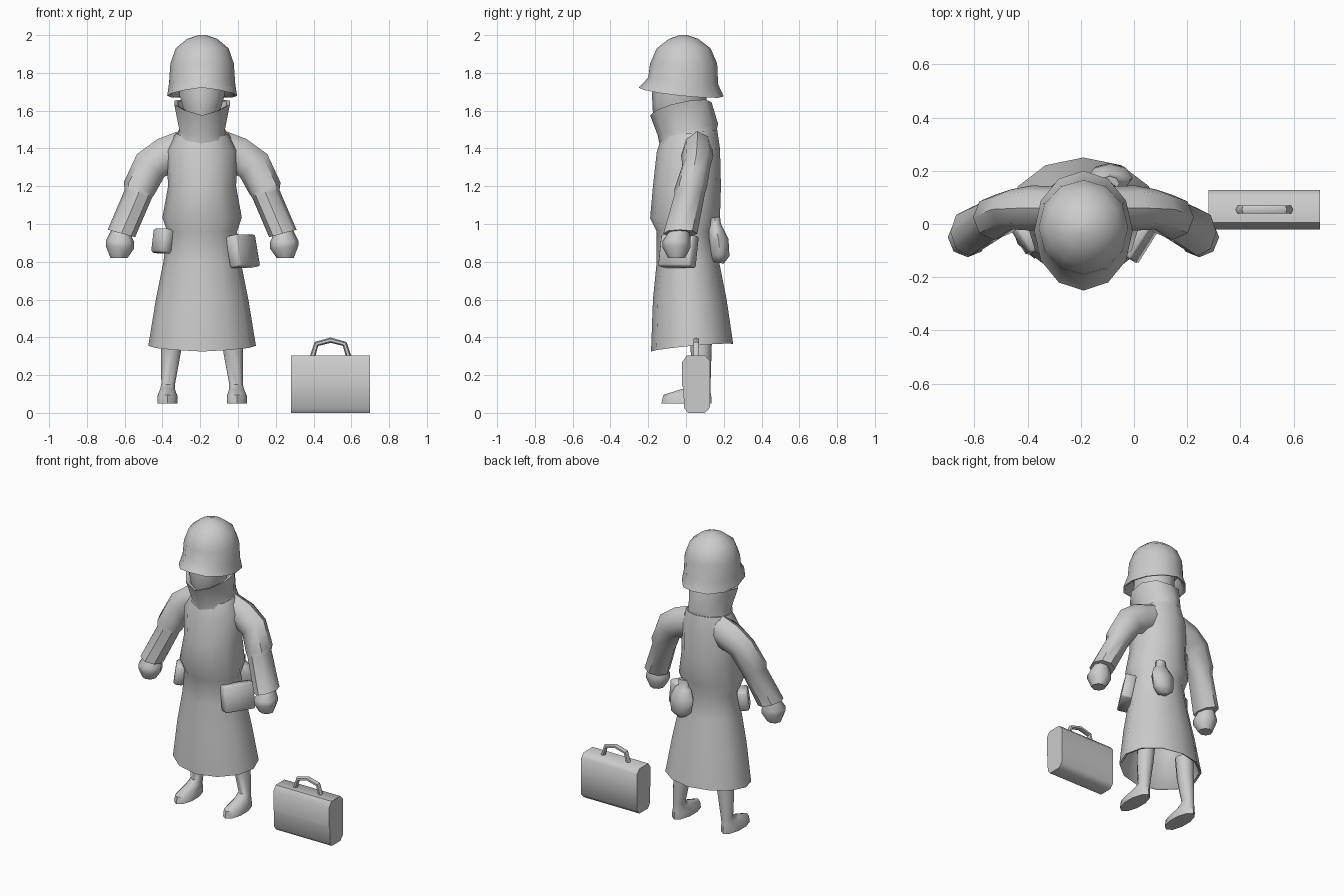
import bpy, bmesh, math
from mathutils import Vector, Euler

if "Cube" in bpy.data.objects:
    bpy.data.objects.remove(bpy.data.objects["Cube"])

CX = -0.19  # centre line of the figure

grey = bpy.data.materials.new("plain_grey")
grey.use_nodes = True
grey.diffuse_color = (0.6, 0.6, 0.6, 1)
grey.node_tree.nodes["Principled BSDF"].inputs["Base Color"].default_value = (0.6, 0.6, 0.6, 1)


def finish(name, bm, angle=50):
    bmesh.ops.recalc_face_normals(bm, faces=bm.faces[:])
    mesh = bpy.data.meshes.new(name)
    bm.to_mesh(mesh)
    bm.free()
    mesh.materials.append(grey)
    obj = bpy.data.objects.new(name, mesh)
    bpy.context.collection.objects.link(obj)
    bpy.ops.object.select_all(action="DESELECT")
    obj.select_set(True)
    bpy.context.view_layer.objects.active = obj
    bpy.ops.object.shade_smooth_by_angle(angle=math.radians(angle))
    return obj


def loft(name, sections, sides=10, along="y", s=1, angle=50):
    """Skin over rings; each ring spans (a, za) to (b, zb), with cross centre c,
    half width w and an optional lift of its flanks."""
    bm = bmesh.new()
    rings = []
    for a, za, b, zb, c, w, *lift in sections:
        ring = []
        for i in range(sides):
            t = 2 * math.pi * i / sides
            k = (1 - math.cos(t)) / 2
            p, q = a + (b - a) * k, c + w * math.sin(t)
            z = za + (zb - za) * k + (lift[0] if lift else 0) * abs(math.sin(t))
            x, y = (q, p) if along == "y" else (p, q)
            ring.append(bm.verts.new((CX + s * x, y, z)))
        rings.append(ring)
    for r0, r1 in zip(rings, rings[1:]):
        for i in range(sides):
            j = (i + 1) % sides
            bm.faces.new((r0[i], r0[j], r1[j], r1[i]))
    bm.faces.new(rings[0])
    bm.faces.new(rings[-1])
    return finish(name, bm, angle)


def pouch(name, loc, size, rot, bevel):
    bm = bmesh.new()
    bmesh.ops.create_cube(bm, size=1)
    bmesh.ops.scale(bm, vec=size, verts=bm.verts)
    bmesh.ops.bevel(bm, geom=bm.edges[:], offset=bevel, segments=1, affect="EDGES")
    turn = Euler([math.radians(r) for r in rot]).to_matrix()
    bmesh.ops.rotate(bm, matrix=turn, verts=bm.verts)
    bmesh.ops.translate(bm, vec=loc, verts=bm.verts)
    return finish(name, bm)


# Long coat, hollow under the hem
loft("coat", [
    (-.12, .6, .15, .6, 0, .18),
    (-.17, .34, .235, .375, 0, .27),
    (-.185, .325, .25, .365, 0, .285, .01),
    (-.175, .6, .215, .6, 0, .245),
    (-.155, .8, .175, .8, 0, .205),
    (-.155, .96, .15, .96, 0, .185),
    (-.19, 1.03, .18, 1.04, 0, .21),
    (-.175, 1.2, .185, 1.2, 0, .18),
    (-.155, 1.38, .18, 1.4, 0, .19),
    (-.13, 1.46, .165, 1.5, 0, .14)], sides=12)

# Turned-up collar
loft("collar", [
    (-.14, 1.42, .16, 1.49, 0, .145),
    (-.15, 1.47, .17, 1.53, 0, .125),
    (-.19, 1.575, .135, 1.645, 0, .155, .035),
    (-.165, 1.57, .11, 1.64, 0, .135, .035),
    (-.1, 1.49, .08, 1.52, 0, .09)])

# Head under the helmet
loft("head", [
    (-.13, 1.48, .08, 1.48, 0, .07),
    (-.175, 1.58, .1, 1.58, 0, .095),
    (-.18, 1.68, .11, 1.68, 0, .125),
    (-.17, 1.8, .11, 1.8, 0, .13)])

# Helmet with flared brim
loft("helmet", [
    (-.17, 1.78, .14, 1.78, 0, .145),
    (-.235, 1.725, .185, 1.68, 0, .17, -.02),
    (-.25, 1.722, .2, 1.675, 0, .185, -.02),
    (-.2, 1.775, .17, 1.74, 0, .175, -.01),
    (-.19, 1.85, .165, 1.85, 0, .168),
    (-.155, 1.93, .13, 1.93, 0, .14),
    (-.09, 1.98, .065, 1.98, 0, .08),
    (-.035, 2, .005, 2, 0, .02)], sides=12, angle=60)

for side, s in (("left", 1), ("right", -1)):
    # Sleeve, each ring from its inner to its outer edge
    loft(side + "_sleeve", [
        (.06, 1.3, .13, 1.49, .06, .08),
        (.15, 1.27, .235, 1.45, .06, .085),
        (.2, 1.25, .345, 1.37, .055, .075),
        (.25, 1.16, .415, 1.22, .025, .085),
        (.265, 1.14, .41, 1.18, .02, .08),
        (.355, .93, .5, .97, -.03, .09)], sides=8, along="x", s=s, angle=45)
    # Fist
    loft(side + "_hand", [
        (.38, .95, .48, .97, -.035, .055),
        (.36, .905, .51, .91, -.05, .075),
        (.36, .87, .51, .885, -.05, .075),
        (.395, .82, .485, .82, -.05, .045)], sides=8, along="x", s=s)
    # Leg and shoe
    loft(side + "_leg", [
        (.02, .46, .14, .46, .155, .058),
        (.025, .32, .135, .32, .165, .055),
        (.045, .15, .13, .15, .18, .038),
        (-.01, .13, .13, .11, .183, .042),
        (-.12, .095, .135, .08, .184, .056),
        (-.13, .05, .135, .05, .184, .056)], s=s)

# Belt pouches
pouch("map_pouch", (.025, -.04, .855), (.07, .2, .17), (0, -11, -32), .008)
pouch("small_pouch", (-.4, -.05, .91), (.065, .12, .13), (0, 8, 32), .012)

# Water flask on the back
loft("flask", [
    (.14, .8, .2, .79, .1, .03),
    (.13, .84, .23, .83, .1, .075),
    (.12, .92, .225, .92, .1, .085),
    (.12, .97, .195, .98, .1, .06),
    (.125, .99, .185, 1, .1, .035),
    (.125, 1.03, .18, 1.04, .1, .035)], sides=8)

# Briefcase: side profile pulled across the width, with a flap step in front
profile = [(.01, .005), (-.01, .025), (-.014, .14), (-.02, .14), (-.02, .27),
           (.005, .305), (.1, .305), (.128, .275), (.128, .03), (.1, .005)]
bm = bmesh.new()
end = bm.faces.new([bm.verts.new((.28, y, z)) for y, z in profile])
pulled = bmesh.ops.extrude_face_region(bm, geom=[end], use_keep_orig=True)["geom"]
bmesh.ops.translate(bm, vec=(.42, 0, 0),
                    verts=[v for v in pulled if isinstance(v, bmesh.types.BMVert)])
bmesh.ops.translate(bm, vec=(0, 0, -.005), verts=[v for v in bm.verts if v.co.z < .01])
finish("briefcase", bm)

# Carrying handle: six-sided tube along an arch
path = [Vector((x, .054, z)) for x, z in
        ((.395, .3), (.415, .365), (.49, .385), (.565, .365), (.585, .3))]
bm = bmesh.new()
rings = []
for i, p in enumerate(path):
    t = (path[min(i + 1, len(path) - 1)] - path[max(i - 1, 0)]).normalized()
    n = Vector((-t.z, 0, t.x))
    rings.append([bm.verts.new(p + .014 * n * math.cos(a) + Vector((0, .017 * math.sin(a), 0)))
                  for a in (k * math.pi / 3 for k in range(6))])
for r0, r1 in zip(rings, rings[1:]):
    for k in range(6):
        bm.faces.new((r0[k - 1], r0[k], r1[k], r1[k - 1]))
bm.faces.new(rings[0])
bm.faces.new(rings[-1])
finish("briefcase_handle", bm)
